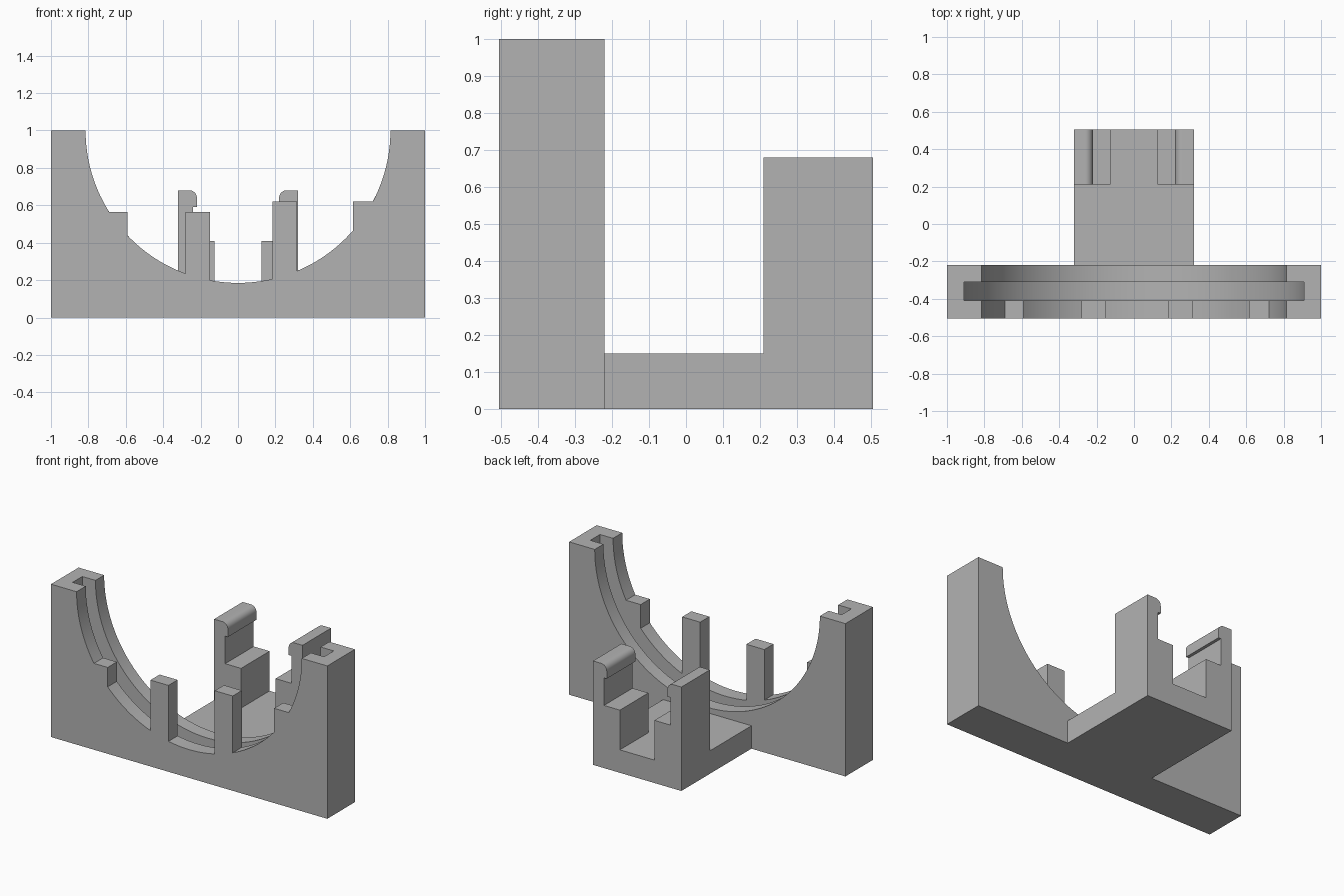
import bpy, bmesh
from math import sin, cos, pi, sqrt

cube = bpy.data.objects.get("Cube")
if cube:
    bpy.data.objects.remove(cube, do_unlink=True)

GREY = (0.45, 0.45, 0.45, 1)
mat = bpy.data.materials.new("mid grey")
mat.use_nodes = True
mat.diffuse_color = GREY
mat.node_tree.nodes["Principled BSDF"].inputs["Base Color"].default_value = GREY

DEPTH = 0.505      # half depth of the model
BACK = -0.22       # rear face of the cradle
R, GROOVE = 0.815, 0.91
CLIP_Y = 0.21


def make_object(name, bm):
    bmesh.ops.remove_doubles(bm, verts=bm.verts, dist=1e-5)
    bmesh.ops.recalc_face_normals(bm, faces=bm.faces)
    mesh = bpy.data.meshes.new(name)
    bm.to_mesh(mesh)
    bm.free()
    mesh.materials.append(mat)
    obj = bpy.data.objects.new(name, mesh)
    bpy.context.collection.objects.link(obj)
    return obj


def extrude_profile(name, points, y0, y1):
    """Prism from an x-z outline, running from y0 to y1."""
    clean = []
    for p in points:
        if not clean or abs(p[0] - clean[-1][0]) + abs(p[1] - clean[-1][1]) > 1e-4:
            clean.append(p)
    bm = bmesh.new()
    face = bm.faces.new([bm.verts.new((x, y0, z)) for x, z in clean])
    new = bmesh.ops.extrude_face_region(bm, geom=[face])["geom"]
    verts = [v for v in new if isinstance(v, bmesh.types.BMVert)]
    bmesh.ops.translate(bm, verts=verts, vec=(0, y1 - y0, 0))
    return make_object(name, bm)


def box(name, x0, x1, y0, y1, z0, z1):
    return extrude_profile(name, [(x0, z0), (x1, z0), (x1, z1), (x0, z1)], y0, y1)


def spool(name, rings, n=128):
    """Stepped disc about the cradle axis; rings are (radius, y)."""
    bm = bmesh.new()
    loops = [[bm.verts.new((r * cos(2 * pi * i / n), y, 1 + r * sin(2 * pi * i / n)))
              for i in range(n)] for r, y in rings]
    for a, b in zip(loops, loops[1:]):
        for i in range(n):
            j = (i + 1) % n
            bm.faces.new((a[i], a[j], b[j], b[i]))
    bm.faces.new(loops[0])
    bm.faces.new(loops[-1])
    return make_object(name, bm)


def cut(obj, cutter):
    cutter.hide_render = True
    mod = obj.modifiers.new("cut", "BOOLEAN")
    mod.operation = "DIFFERENCE"
    mod.solver = "EXACT"
    mod.object = cutter
    bpy.context.view_layer.objects.active = obj
    bpy.ops.object.modifier_apply(modifier=mod.name)
    bpy.data.objects.remove(cutter, do_unlink=True)


def arc_z(x):
    return 1 - sqrt(max(R * R - x * x, 0))


def arc_x(z):
    return sqrt(R * R - (1 - z) ** 2)


# Cradle block with rear arc and inner groove
cradle = box("cradle", -1, 1, -DEPTH, BACK, 0, 1)
cut(cradle, spool("groove_cutter",
                  [(GROOVE, -0.41), (GROOVE, -0.31), (R, -0.31), (R, 0)]))

# Front lip opening, leaving four upright posts standing
LOW, HIGH = 0.565, 0.62
posts = [(-arc_x(LOW), -0.59, LOW), (-0.28, -0.15, LOW),
         (0.185, 0.315, HIGH), (0.615, arc_x(HIGH), HIGH)]
outline = []
samples = [-R * cos(pi * i / 64) for i in range(65)]
samples = [x for x in samples if not any(a - 0.003 < x < b + 0.003 for a, b, _ in posts)]
steps = [(x, [(x, arc_z(x))]) for x in samples]
steps += [(a, [(a, arc_z(a)), (a, t), (b, t), (b, arc_z(b))]) for a, b, t in posts]
for _, pts in sorted(steps):
    outline += pts
outline += [(R, 1.2), (-R, 1.2)]
cut(cradle, extrude_profile("lip_cutter", outline, -0.6, -0.36))

# Base plate joining cradle and clip
plate = box("base_plate", -0.32, 0.32, BACK, CLIP_Y, 0, 0.15)

# Clip: stepped channel with rounded hooks on both walls
half = [(0.32, 0), (0.32, 0.68)]
half += [(0.26 - 0.04 * sin(a), 0.64 + 0.04 * cos(a))
         for a in [pi / 2 * i / 10 for i in range(11)]]
half += [(0.22, 0.59), (0.24, 0.59), (0.24, 0.41), (0.125, 0.41), (0.125, 0.15)]
clip = extrude_profile("clip", half + [(-x, z) for x, z in reversed(half)], CLIP_Y, DEPTH)

# Smooth curved walls, keep corners sharp
bpy.ops.object.select_all(action="DESELECT")
for obj in (cradle, plate, clip):
    obj.select_set(True)
bpy.context.view_layer.objects.active = cradle
bpy.ops.object.shade_smooth_by_angle(angle=pi / 6)
